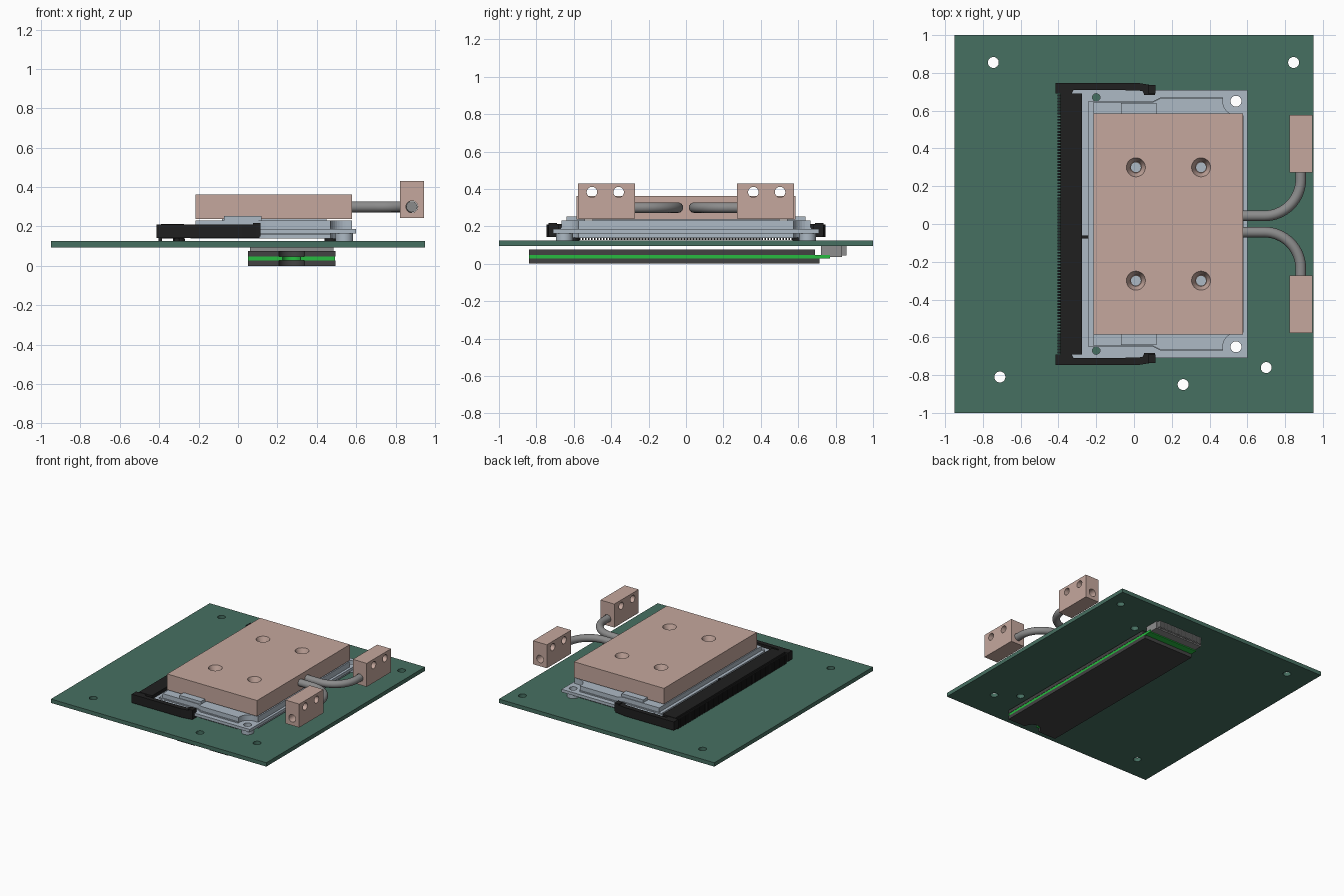
import bpy, bmesh, math
from mathutils import Matrix, Vector

cube = bpy.data.objects.get("Cube")
if cube:
    bpy.data.objects.remove(cube, do_unlink=True)


def material(name, r, g, b):
    m = bpy.data.materials.new(name)
    m.use_nodes = True
    m.diffuse_color = (r, g, b, 1)
    m.node_tree.nodes["Principled BSDF"].inputs["Base Color"].default_value = (r, g, b, 1)
    return m


BOARD = material("board green", 0.062, 0.16, 0.12)
COPPER = material("pale copper", 0.56, 0.39, 0.34)
STEEL = material("pale blue metal", 0.42, 0.49, 0.56)
BLACK = material("black plastic", 0.014, 0.014, 0.014)
TUBE = material("tube grey", 0.26, 0.26, 0.26)
CASE = material("dark grey", 0.055, 0.055, 0.055)
CARD = material("bright green", 0.02, 0.5, 0.05)
SOCKET = material("socket grey", 0.27, 0.27, 0.27)


def make(name, bm, mat):
    bmesh.ops.recalc_face_normals(bm, faces=bm.faces)
    me = bpy.data.meshes.new(name)
    bm.to_mesh(me)
    bm.free()
    ob = bpy.data.objects.new(name, me)
    bpy.context.collection.objects.link(ob)
    if mat:
        me.materials.append(mat)
    return ob


def add_box(bm, x, y, z):
    size = Matrix.Diagonal((x[1] - x[0], y[1] - y[0], z[1] - z[0], 1))
    mid = Matrix.Translation((sum(x) / 2, sum(y) / 2, sum(z) / 2))
    bmesh.ops.create_cube(bm, size=1, matrix=mid @ size)


def box(name, x, y, z, mat):
    bm = bmesh.new()
    add_box(bm, x, y, z)
    return make(name, bm, mat)


def prism(name, pts, z0, z1, mat):
    bm = bmesh.new()
    face = bm.faces.new([bm.verts.new((x, y, z0)) for x, y in pts])
    new = bmesh.ops.extrude_face_region(bm, geom=[face])["geom"]
    verts = [v for v in new if isinstance(v, bmesh.types.BMVert)]
    bmesh.ops.translate(bm, verts=verts, vec=(0, 0, z1 - z0))
    return make(name, bm, mat)


def cylinder(name, centre, r, depth, mat=None, axis="Z", r_top=None):
    turn = {"X": Matrix.Rotation(math.pi / 2, 4, "Y"),
            "Y": Matrix.Rotation(math.pi / 2, 4, "X"), "Z": Matrix()}[axis]
    bm = bmesh.new()
    bmesh.ops.create_cone(bm, cap_ends=True, segments=32, radius1=r,
                          radius2=r if r_top is None else r_top, depth=depth,
                          matrix=Matrix.Translation(centre) @ turn)
    return make(name, bm, mat)


def drill(ob, cutters):
    """Subtract the cutters one by one, bake the result and drop them."""
    for c in cutters:
        mod = ob.modifiers.new("hole", "BOOLEAN")
        mod.operation, mod.solver, mod.object = "DIFFERENCE", "EXACT", c
    bpy.context.view_layer.update()
    graph = bpy.context.evaluated_depsgraph_get()
    baked = bpy.data.meshes.new_from_object(ob.evaluated_get(graph))
    ob.modifiers.clear()
    ob.data = baked
    for c in cutters:
        bpy.data.objects.remove(c, do_unlink=True)
    smooth(ob)


def smooth(ob):
    bpy.ops.object.select_all(action="DESELECT")
    ob.select_set(True)
    bpy.context.view_layer.objects.active = ob
    bpy.ops.object.shade_smooth_by_angle(angle=math.radians(30))


def holes(spots, r):
    return [cylinder("cutter", (x, y, 0.2), r, 1) for x, y in spots]


SIDES = (("right", -1), ("left", 1))
corners = [(0.54, 0.65), (0.54, -0.65)]
pegs = [(-0.2, 0.67), (-0.2, -0.67)]

# Main circuit board with mounting holes
board = box("main_board", (-0.95, 0.95), (-1, 1), (0.094, 0.125), BOARD)
drill(board, holes([(-0.745, 0.855), (0.845, 0.855), (-0.71, -0.81),
                    (0.70, -0.76), (0.26, -0.85)] + corners, 0.029))

# Module plates: a full flange between two slabs scooped out at the corners
flange = box("module_flange", (-0.33, 0.6), (-0.71, 0.71), (0.163, 0.186), STEEL)
drill(flange, holes(corners, 0.029) + holes(pegs, 0.02))


def scooped(x0, y0):
    half = [(x0, y0 - 0.02), (0.1, y0 - 0.02), (0.14, y0), (0.47, y0)]
    for i in range(9):
        a = math.radians(180 + 11.25 * i)
        half.append((0.545 + 0.075 * math.cos(a), 0.65 + 0.075 * math.sin(a)))
    half.append((0.58, 0.575))
    return half + [(x, -y) for x, y in reversed(half)]


prism("lower_plate", scooped(-0.24, 0.67), 0.138, 0.16, STEEL)
prism("plate_core", scooped(-0.23, 0.66), 0.158, 0.165, STEEL)
prism("heat_spreader_step", scooped(-0.24, 0.67), 0.186, 0.195, STEEL)
prism("heat_spreader", scooped(-0.215, 0.665), 0.195, 0.23, STEEL)
box("contact_pad", (-0.08, 0.45), (-0.5, 0.5), (0.225, 0.24), STEEL)
for side, s in SIDES:
    # Raised tabs and corner standoffs
    box(side + "_spreader_tab", (-0.07, 0.12), sorted((s * 0.54, s * 0.64)), (0.22, 0.253), STEEL)
    post = cylinder(side + "_standoff", (0.54, s * 0.65, 0.144), 0.045, 0.04, STEEL)
    drill(post, holes([(0.54, s * 0.65)], 0.029))
    for x in (-0.3, 0.47):
        cylinder(side + "_foot_peg", (x, s * 0.6, 0.132), 0.03, 0.016, BLACK)

# Cold plate with countersunk screw holes
plate = box("cold_plate", (-0.215, 0.578), (-0.585, 0.585), (0.237, 0.363), COPPER)
cuts = []
for x in (0.01, 0.355):
    for y in (-0.3, 0.3):
        cuts.append(cylinder("cutter", (x, y, 0.3), 0.026, 0.3))
        cuts.append(cylinder("cutter", (x, y, 0.34), 0.03, 0.06, r_top=0.053))
drill(plate, cuts)

# Coolant tubes and manifold blocks
for side, s in SIDES:
    path = [Vector((0.5, s * 0.043, 0.3))]
    for i in range(17):
        a = math.pi / 2 * i / 16
        path.append(Vector((0.69 + 0.193 * math.sin(a), s * (0.236 - 0.193 * math.cos(a)), 0.3)))
    path.append(Vector((0.883, s * 0.5, 0.3)))
    curve = bpy.data.curves.new("tube_path", "CURVE")
    curve.dimensions = "3D"
    curve.bevel_depth, curve.bevel_resolution, curve.use_fill_caps = 0.028, 6, True
    line = curve.splines.new("POLY")
    line.points.add(len(path) - 1)
    for p, v in zip(line.points, path):
        p.co = (*v, 1)
    helper = bpy.data.objects.new("tube_path", curve)
    bpy.context.collection.objects.link(helper)
    bpy.context.view_layer.update()
    graph = bpy.context.evaluated_depsgraph_get()
    mesh = bpy.data.meshes.new_from_object(helper.evaluated_get(graph))
    bpy.data.objects.remove(helper, do_unlink=True)
    tube = bpy.data.objects.new(side + "_tube", mesh)
    bpy.context.collection.objects.link(tube)
    mesh.materials.clear()
    mesh.materials.append(TUBE)
    smooth(tube)

    block = box(side + "_manifold", (0.823, 0.945), sorted((s * 0.272, s * 0.578)),
                (0.243, 0.43), COPPER)
    drill(block, [cylinder("cutter", (0.883, s * y, 0.383), 0.028, 0.4, axis="X")
                  for y in (0.36, 0.503)]
          + [cylinder("cutter", (0.883, s * 0.45, 0.3), 0.03, 0.5, axis="Y")])

# Edge connector: bar, comb of contacts, key and side latches
box("connector_bar", (-0.39, -0.275), (-0.69, 0.69), (0.14, 0.213), BLACK)
box("connector_key", (-0.28, -0.24), (-0.078, -0.062), (0.185, 0.2), BLACK)
comb = bmesh.new()
for i in range(86):
    y = -0.68 + i * 0.016
    add_box(comb, (-0.405, -0.385), (y - 0.005, y + 0.005), (0.126, 0.2))
make("connector_contacts", comb, BLACK)
latch = [(-0.415, 0.69), (-0.415, 0.747), (0.02, 0.747), (0.11, 0.732), (0.11, 0.682),
         (0.055, 0.682), (0.045, 0.705), (-0.1, 0.71), (-0.32, 0.71), (-0.33, 0.69)]
for side, s in SIDES:
    prism(side + "_latch", [(x, s * y) for x, y in latch], 0.142, 0.21, BLACK)
    box(side + "_latch_tip", (0.075, 0.115), sorted((s * 0.69, s * 0.735)), (0.15, 0.218), BLACK)
    cylinder(side + "_connector_peg", (-0.31, s * 0.66, 0.135), 0.014, 0.02, BLACK)

# Storage drive under the board: case halves around a card, notched for a screw
for name, end, z, r, mat in (("drive_case_top", 0.69, (0.048, 0.075), 0.065, CASE),
                             ("drive_card", 0.77, (0.028, 0.048), 0.045, CARD),
                             ("drive_case_bottom", 0.715, (0, 0.028), 0.065, CASE)):
    inset = 0.002 if mat == CARD else 0
    part = box(name, (0.05 + inset, 0.495 - inset), (-0.84, end), z, mat)
    drill(part, holes([(0.272, -0.84)], r))

# Drive socket with its rear contacts
box("drive_socket", (0.06, 0.485), (0.722, 0.835), (0.036, 0.094), SOCKET)
teeth = bmesh.new()
for i in range(30):
    x = 0.08 + i * 0.0133
    add_box(teeth, (x - 0.004, x + 0.004), (0.83, 0.857), (0.045, 0.094))
make("drive_socket_contacts", teeth, SOCKET)
